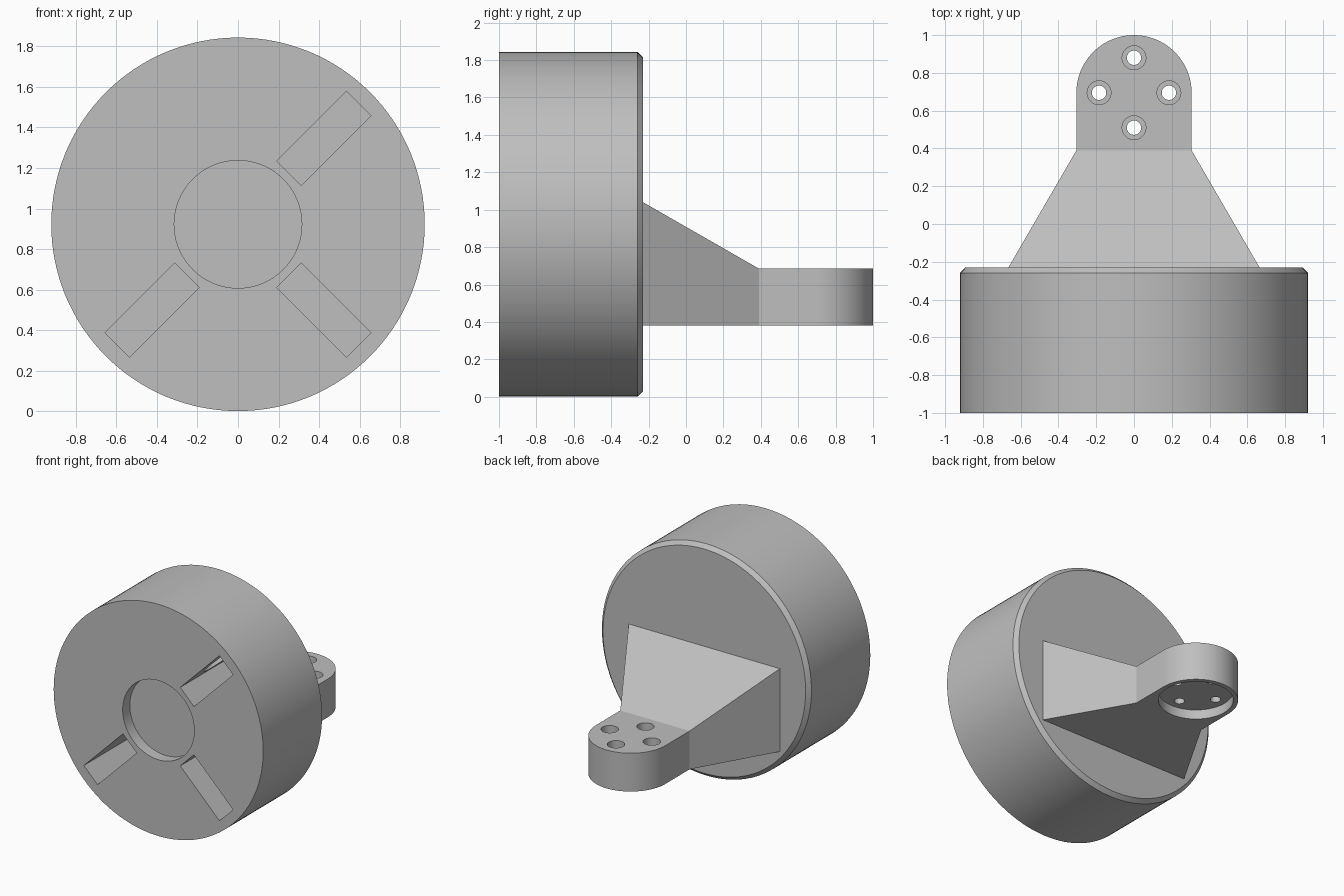
import bpy, bmesh, math
from mathutils import Matrix, Vector

cube = bpy.data.objects.get("Cube")
if cube:
    bpy.data.objects.remove(cube, do_unlink=True)

GREY = (0.52, 0.52, 0.52, 1)
mat = bpy.data.materials.new("plain grey")
mat.use_nodes = True
mat.diffuse_color = GREY
mat.node_tree.nodes["Principled BSDF"].inputs["Base Color"].default_value = GREY

R = 0.922                       # drum radius and axis height
FRONT, BACK = -1.0, -0.23


def finish(bm, name):
    bmesh.ops.recalc_face_normals(bm, faces=bm.faces)
    mesh = bpy.data.meshes.new(name)
    bm.to_mesh(mesh)
    bm.free()
    mesh.materials.append(mat)
    ob = bpy.data.objects.new(name, mesh)
    bpy.context.collection.objects.link(ob)
    return ob


def cylinder(name, start, end, radius, sides=64):
    bm = bmesh.new()
    start, end = Vector(start), Vector(end)
    axis = end - start
    turn = axis.to_track_quat('Z', 'Y').to_matrix().to_4x4()
    bmesh.ops.create_cone(bm, cap_ends=True, segments=sides, radius1=radius, radius2=radius,
                          depth=axis.length,
                          matrix=Matrix.Translation((start + end) / 2) @ turn)
    return finish(bm, name)


def carve(ob, cutters):
    """Subtract the cutters, bake the result and drop the cutters."""
    for c in cutters:
        c.hide_render = True
        mod = ob.modifiers.new("cut", 'BOOLEAN')
        mod.operation, mod.solver, mod.object = 'DIFFERENCE', 'EXACT', c
    dg = bpy.context.evaluated_depsgraph_get()
    mesh = bpy.data.meshes.new_from_object(ob.evaluated_get(dg))
    ob.modifiers.clear()
    ob.data = mesh
    for c in cutters:
        bpy.data.objects.remove(c, do_unlink=True)
    bpy.ops.object.select_all(action='DESELECT')
    ob.select_set(True)
    bpy.context.view_layer.objects.active = ob
    bpy.ops.object.shade_smooth_by_angle(angle=math.radians(30))


# Drum: a turned profile with a chamfered back rim
bm = bmesh.new()
profile = [(0, FRONT), (R, FRONT), (R, BACK - 0.03), (R - 0.03, BACK), (0, BACK)]
verts = [bm.verts.new((r, y, R)) for r, y in profile]
edges = [bm.edges.new(pair) for pair in zip(verts, verts[1:])]
bmesh.ops.spin(bm, geom=verts + edges, cent=(0, 0, R), axis=(0, 1, 0),
               angle=math.tau, steps=128)
bmesh.ops.remove_doubles(bm, verts=bm.verts, dist=0.0001)
drum = finish(bm, "drum")

# Centre pocket, radial slots and their sideways round pockets
cutters = [cylinder("centre_pocket", (0, FRONT - 0.1, R), (0, FRONT + 0.09, R), 0.315, 96)]
for i in range(4):
    a = math.radians(45 + 90 * i)
    radial = Vector((math.cos(a), 0, math.sin(a)))
    side = Vector((-math.sin(a), 0, math.cos(a)))
    middle = Vector((0, 0, R)) + radial * 0.6
    bm = bmesh.new()
    bmesh.ops.create_cube(bm, size=1)
    for v in bm.verts:
        depth = FRONT + (0.55 if v.co.y > 0 else -0.1)
        v.co = middle + radial * v.co.x * 0.487 + side * v.co.z * 0.17 + Vector((0, depth, 0))
    cutters.append(finish(bm, "slot"))
    hub = middle + Vector((0, FRONT + 0.335, 0))
    cutters.append(cylinder("side_pocket", hub, hub + side * 0.3, 0.2))
carve(drum, cutters)

# Tapered arm joining the drum to the tab
LOW, TOP, ARM_TOP = 0.38, 0.685, 1.04
HALF, ARM_HALF, JOIN, TIP = 0.305, 0.665, 0.39, 0.695
bm = bmesh.new()
rings = []
for half, y, top in ((ARM_HALF, BACK, ARM_TOP), (HALF, JOIN, TOP)):
    rings.append([bm.verts.new(p) for p in
                  ((-half, y, LOW), (half, y, LOW), (half, y, top), (-half, y, top))])
for ring in rings:
    bm.faces.new(ring)
for i in range(4):
    j = (i + 1) % 4
    bm.faces.new((rings[0][i], rings[0][j], rings[1][j], rings[1][i]))
finish(bm, "tapered_arm")

# Round-ended tab
bm = bmesh.new()
outline = [(-HALF, JOIN), (HALF, JOIN)]
outline += [(HALF * math.cos(t), TIP + HALF * math.sin(t))
            for t in (math.pi * k / 48 for k in range(49))]
base = bm.faces.new([bm.verts.new((x, y, LOW)) for x, y in outline])
grown = bmesh.ops.extrude_face_region(bm, geom=[base])["geom"]
bmesh.ops.translate(bm, vec=(0, 0, TOP - LOW),
                    verts=[g for g in grown if isinstance(g, bmesh.types.BMVert)])
tab = finish(bm, "mounting_tab")

# Round recess below, four counterbored screw holes above
cutters = [cylinder("under_recess", (0, TIP, LOW - 0.1), (0, TIP, LOW + 0.075), 0.27)]
for dx, dy in ((1, 0), (0, 1), (-1, 0), (0, -1)):
    x, y = dx * 0.185, TIP + dy * 0.185
    cutters.append(cylinder("screw_hole", (x, y, LOW - 0.1), (x, y, TOP + 0.1), 0.038, 32))
    cutters.append(cylinder("counterbore", (x, y, TOP - 0.15), (x, y, TOP + 0.1), 0.063, 32))
carve(tab, cutters)
